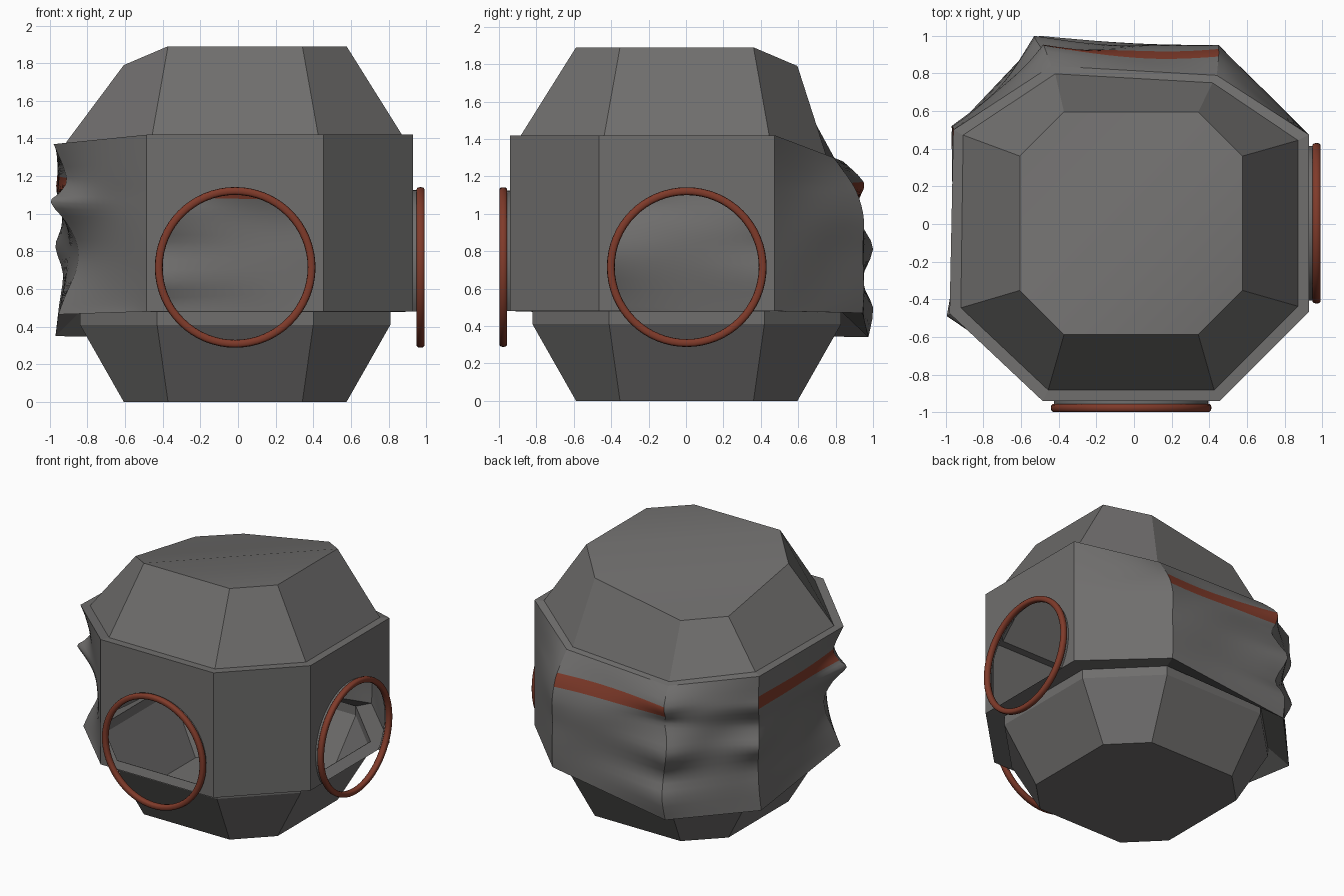
import bpy, bmesh, math
from mathutils import Vector

if "Cube" in bpy.data.objects:
    bpy.data.objects.remove(bpy.data.objects["Cube"])

CX, CY = -0.015, 0.004


def material(name, col):
    m = bpy.data.materials.new(name)
    m.diffuse_color = (*col, 1)
    m.use_nodes = True
    m.node_tree.nodes["Principled BSDF"].inputs["Base Color"].default_value = m.diffuse_color
    return m


GREY = material("dark grey metal", (0.16, 0.156, 0.153))
RUST = material("rust red", (0.215, 0.043, 0.023))


def make(name, verts, faces, smooth=False, red=None, mat=GREY):
    me = bpy.data.meshes.new(name)
    me.from_pydata([tuple(v) for v in verts], [], faces)
    me.materials.append(mat)
    me.materials.append(RUST)
    bm = bmesh.new()
    bm.from_mesh(me)
    bmesh.ops.recalc_face_normals(bm, faces=bm.faces)
    bm.to_mesh(me)
    bm.free()
    for i, p in enumerate(me.polygons):
        p.use_smooth = smooth
        if red and red(i):
            p.material_index = 1
    ob = bpy.data.objects.new(name, me)
    bpy.context.collection.objects.link(ob)
    return ob


def octagon(a, h, z):
    """Eight corners, counter-clockwise from the front right one."""
    xy = [(h, -a), (a, -h), (a, h), (h, a), (-h, a), (-a, h), (-a, -h), (-h, -a)]
    return [Vector((CX + x, CY + y, z)) for x, y in xy]


def loft(rings, extra=()):
    verts = [v for r in rings for v in r]
    faces = []
    for k in range(len(rings) - 1):
        for i in range(8):
            j = (i + 1) % 8
            faces.append((k * 8 + i, k * 8 + j, k * 8 + 8 + j, k * 8 + 8 + i))
    return verts, faces + list(extra)


# Corner edges of the middle band, top to bottom; the dented ones are listed
LEVELS = [1.42, 1.2, 1.11, 1.03, 0.93, 0.81, 0.68, 0.54, 0.48]
base = octagon(0.945, 0.47, 0)
cols = [[Vector((p.x, p.y, z)) for z in LEVELS] for p in base]
dents = {
    3: [(.44, .79, 1.30), (.45, .89, 1.16), (.45, .93, 1.07), (.45, .95, .98), (.45, .95, .9),
        (.45, .945, .8), (.45, .95, .67), (.45, .95, .55), (.45, .945, .47)],
    4: [(-.44, .84, 1.28), (-.48, .95, 1.17), (-.48, .93, 1.09), (-.46, .91, 1.03), (-.50, .945, .93),
        (-.53, 1.0, .81), (-.47, .94, .64), (-.50, 1.0, .5), (-.51, .975, .34)],
    5: [(-.96, .50, 1.36), (-.96, .51, 1.21), (-.965, .515, 1.12), (-.93, .46, .99), (-.945, .48, .91),
        (-.97, .52, .82), (-.93, .47, .68), (-.95, .49, .52), (-.97, .49, .35)],
    6: [(-.98, -.475, 1.37), (-.91, -.455, 1.19), (-.95, -.465, 1.11), (-.995, -.49, 1.06), (-.91, -.455, .95),
        (-.85, -.435, .82), (-.86, -.435, .7), (-.92, -.46, .56), (-.955, -.475, .465)],
}
for k, pts in dents.items():
    cols[k] = [Vector(p) for p in pts]

SUB, NS = 3, 14


def refine(pts):
    """Catmull-Rom subdivision of one corner edge."""
    out = []
    for i in range(len(pts) - 1):
        p0, p1, p2, p3 = pts[max(i - 1, 0)], pts[i], pts[i + 1], pts[min(i + 2, len(pts) - 1)]
        for k in range(SUB):
            t = k / SUB
            out.append(0.5 * (2 * p1 + (p2 - p0) * t + (2 * p0 - 5 * p1 + 4 * p2 - p3) * t * t
                              + (3 * p1 - p0 - 3 * p2 + p3) * t ** 3))
    return out + [pts[-1]]


def relax(pts):
    """Smoothed copy of an edge with fixed ends; the crumples fade to this."""
    q = [p.copy() for p in pts]
    for _ in range(25):
        q = [q[0]] + [(q[i - 1] + 2 * q[i] + q[i + 1]) / 4 for i in range(1, len(q) - 1)] + [q[-1]]
    for p, o in zip(q, pts):
        p.z = o.z
    return q


def crumpled_panel(name, i, stripe, amp):
    a, b = refine(cols[i]), refine(cols[(i + 1) % 8])
    la, lb = relax(a), relax(b)
    n = len(a)
    verts = []
    for r in range(n):
        for s in range(NS + 1):
            f = s / NS
            p = la[r].lerp(lb[r], f) + (a[r] - la[r]) * (1 - f) ** 3 + (b[r] - lb[r]) * f ** 3
            t = r / (n - 1)
            bump = amp * math.sin(math.pi * f) * math.sin(math.pi * t)
            d = bump * (math.sin(8 * t + 4 * f + i) - 0.5)
            verts.append(p + Vector((p.x, p.y, 0)).normalized() * d)
    w = NS + 1
    faces = [(r * w + s, r * w + s + 1, (r + 1) * w + s + 1, (r + 1) * w + s)
             for r in range(n - 1) for s in range(NS)]
    # The stripe fills the rows between the second and third control points
    make(name, verts, faces, True, (lambda k: SUB <= k // NS < 2 * SUB) if stripe else None)


crumpled_panel("back_right_panel", 2, False, 0.004)
crumpled_panel("back_panel", 3, True, 0.012)
crumpled_panel("back_left_panel", 4, False, 0.012)
crumpled_panel("left_panel", 5, True, 0.012)
crumpled_panel("front_left_panel", 6, False, 0.008)

# Undamaged front right panel
make("front_right_panel", [cols[0][0], cols[1][0], cols[1][-1], cols[0][-1]], [(0, 1, 2, 3)])

# Porthole walls, collars and rings on the front and right sides
ZC, RH, ZB = 0.715, 0.41, 0.48
A0 = math.asin((ZB - ZC) / RH)
ARC = [A0 + (math.pi - 2 * A0) * k / 40 for k in range(41)]


def porthole(side):
    def place(u, d, z):
        # u runs along the wall, d is the distance out from the middle
        return (CX + u, CY - d, z) if side == "front" else (CX + d, CY + u, z)

    # wall strips, from the porthole edge out to the rectangular outline
    verts, faces = [], []
    for a in ARC:
        c, s = math.cos(a), math.sin(a)
        k = 0.47 / abs(c) if abs(c) > 1e-6 else 9
        k = min(k, (1.42 - ZC) / s) if s > 1e-6 else k
        if a in (ARC[0], ARC[-1]):
            u, z = math.copysign(0.47, c), ZB
        else:
            u, z = k * c, max(ZB, ZC + k * s)
        verts += [place(RH * c, 0.945, ZC + RH * s), place(u, 0.945, z)]
    n = len(ARC)
    for i in range(n - 1):
        faces.append((2 * i, 2 * i + 1, 2 * i + 3, 2 * i + 2))
    # fill the two top corners
    for sx in (1, -1):
        j = len(verts)
        verts.append(place(sx * 0.47, 0.945, 1.42))
        ac = math.atan2(1.42 - ZC, sx * 0.47)
        i = max(q for q in range(n) if ARC[q] <= ac)
        faces.append((2 * i + 1, j, 2 * i + 3))
    make(side + "_porthole_wall", verts, faces)

    verts = [place(RH * math.cos(a), d, ZC + RH * math.sin(a)) for a in ARC for d in (0.945, 0.975)]
    make(side + "_porthole_collar", verts,
         [(2 * i, 2 * i + 1, 2 * i + 3, 2 * i + 2) for i in range(n - 1)], True)

    rot = (math.pi / 2, 0, 0) if side == "front" else (0, math.pi / 2, 0)
    dist = 0.981 if side == "front" else 0.985
    bpy.ops.mesh.primitive_torus_add(location=place(0, dist, ZC), rotation=rot, major_segments=64,
                                     minor_segments=12, major_radius=0.406, minor_radius=0.021)
    ring = bpy.context.object
    ring.name = side + "_porthole_ring"
    # flatten the tube into a rounded square section
    for v in ring.data.vertices:
        v.co.z = max(-0.021, min(0.021, v.co.z * 1.35))
    ring.data.materials.append(RUST)
    bpy.ops.object.shade_smooth()


porthole("front")
porthole("right")

# Lower hull: flat base, sloping sides, short upright rim
make("lower_hull", *loft([octagon(0.592, 0.357, 0), octagon(0.825, 0.415, 0.41),
                          octagon(0.825, 0.415, 0.48)], [tuple(range(8))]))

# Underside lip joining the band to the lower hull
make("lower_lip", *loft([octagon(0.825, 0.415, 0.478), [c[-1] for c in cols]]))

# Upper hull: lip and sloping sides
outer = [c[0] for c in cols]
inner = [Vector((CX + (p.x - CX) * f, p.y * f, p.z + dz)) for p, f, dz in
         zip(outer, [.938, .938, .938, .95, .95, .945, .938, .938], [0, 0, 0, .01, .01, .01, 0, 0])]
top = octagon(0.592, 0.357, 1.89)
for k, z in {3: 1.79, 4: 1.66, 5: 1.665, 6: 1.79}.items():
    top[k].z = z
make("upper_hull", *loft([outer, inner, top]))

# Roof that sags towards the dented side
make("roof", top, [(7, 0, 1, 2), (7, 2, 3, 6), (6, 3, 4, 5)], True)
